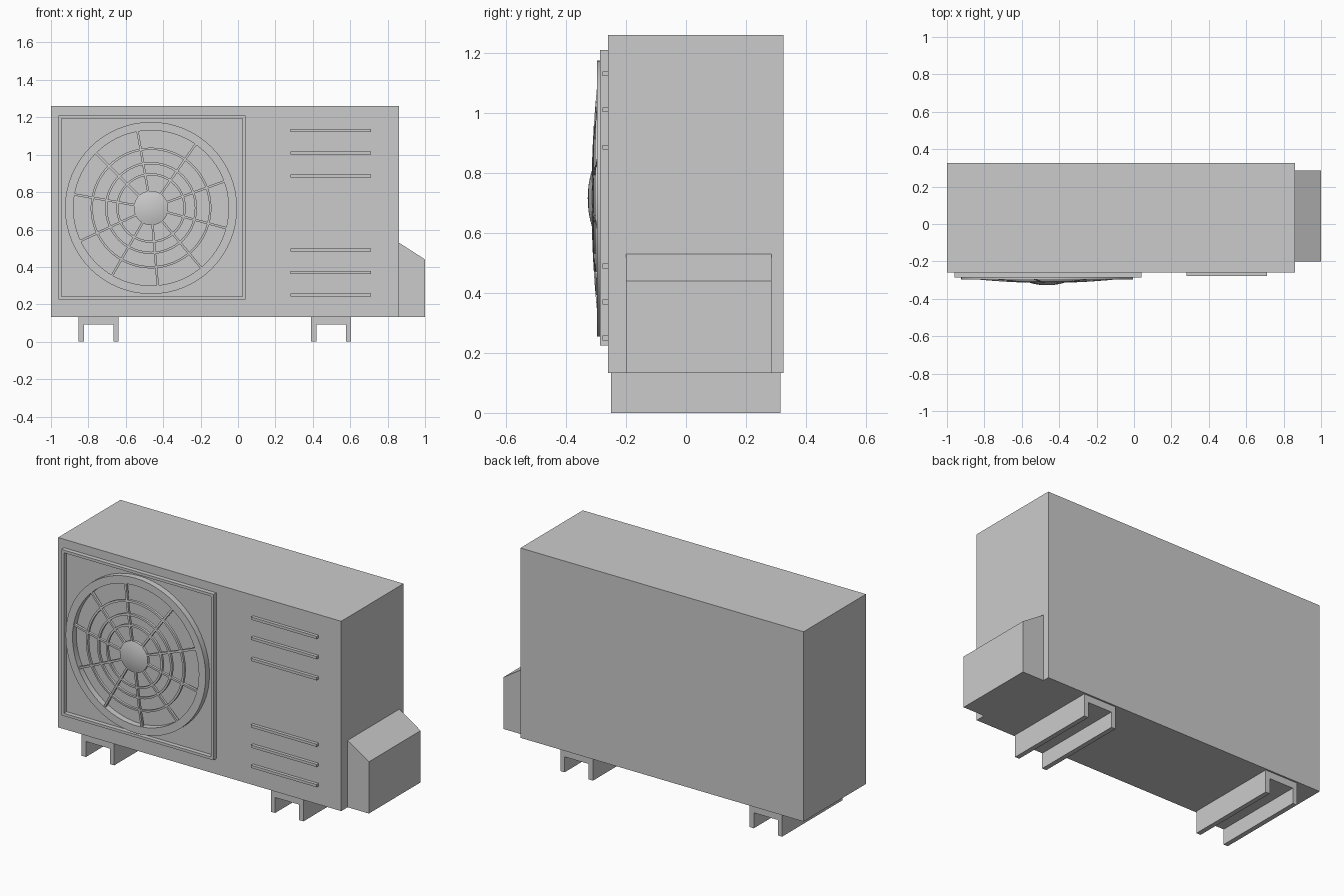
import bpy, bmesh, math
from mathutils import Matrix, Vector

if "Cube" in bpy.data.objects:
    bpy.data.objects.remove(bpy.data.objects["Cube"], do_unlink=True)

grey = bpy.data.materials.new("light grey")
grey.use_nodes = True
grey.diffuse_color = (0.6, 0.6, 0.6, 1)
grey.node_tree.nodes["Principled BSDF"].inputs["Base Color"].default_value = (0.6, 0.6, 0.6, 1)

FRONT = -0.26            # front face of the casing
FAN = Vector((-0.465, 0, 0.715))


def finish(name, bm, smooth=False):
    bmesh.ops.recalc_face_normals(bm, faces=bm.faces)
    mesh = bpy.data.meshes.new(name)
    bm.to_mesh(mesh)
    bm.free()
    mesh.materials.append(grey)
    obj = bpy.data.objects.new(name, mesh)
    bpy.context.collection.objects.link(obj)
    if smooth:
        bpy.ops.object.select_all(action="DESELECT")
        obj.select_set(True)
        bpy.context.view_layer.objects.active = obj
        bpy.ops.object.shade_smooth_by_angle(angle=math.radians(35))
    return obj


def prism(name, outline, y0, y1):
    """Extrude an (x, z) outline from y0 to y1."""
    bm = bmesh.new()
    face = bm.faces.new([bm.verts.new((x, y0, z)) for x, z in outline])
    out = bmesh.ops.extrude_face_region(bm, geom=[face])
    verts = [v for v in out["geom"] if isinstance(v, bmesh.types.BMVert)]
    bmesh.ops.translate(bm, verts=verts, vec=(0, y1 - y0, 0))
    return finish(name, bm)


def box(name, x0, x1, y0, y1, z0, z1):
    return prism(name, [(x0, z0), (x1, z0), (x1, z1), (x0, z1)], y0, y1)


def lathe(name, profile, closed=True, steps=64):
    """Spin an (r, y) profile around the fan axis."""
    bm = bmesh.new()
    verts = [bm.verts.new((r, y, 0)) for r, y in profile]
    edges = [bm.edges.new(pair) for pair in zip(verts, verts[1:])]
    if closed:
        edges.append(bm.edges.new((verts[-1], verts[0])))
    bmesh.ops.spin(bm, geom=verts + edges, cent=(0, 0, 0), axis=(0, 1, 0),
                   angle=math.tau, steps=steps, use_duplicate=False)
    bmesh.ops.remove_doubles(bm, verts=bm.verts, dist=0.0001)
    bmesh.ops.translate(bm, verts=bm.verts, vec=FAN)
    return finish(name, bm, smooth=True)


def dome(r):
    """Front surface of the bulging grille at radius r."""
    return -0.292 - 0.023 * (1 - (r / 0.42) ** 2)


# Casing
box("casing", -1, 0.86, FRONT, 0.325, 0.133, 1.26)

# Valve cover on the side, with sloping top
prism("valve_cover", [(0.86, 0.133), (1, 0.133), (1, 0.44), (0.86, 0.53)], -0.2, 0.285)

# Channel-shaped feet
for side, x in (("right", -0.745), ("left", 0.498)):
    w, t = 0.107, 0.028
    half = [(w, 0.133), (w, 0), (w - t, 0), (w - t, 0.092)]
    outline = [(x + a, z) for a, z in half] + [(x - a, z) for a, z in reversed(half)]
    prism(side + "_foot", outline, -0.25, 0.315)

# Raised square frame around the fan
x0, x1, z0, z1, t, y = -0.96, 0.04, 0.225, 1.21, 0.016, -0.286
box("frame_bottom", x0, x1, y, FRONT, z0, z0 + t)
box("frame_top", x0, x1, y, FRONT, z1 - t, z1)
box("frame_right", x0, x0 + t, y, FRONT, z0 + t, z1 - t)
box("frame_left", x1 - t, x1, y, FRONT, z0 + t, z1 - t)

# Louvre strips
for i, z in enumerate((0.25, 0.37, 0.49, 0.885, 1.01, 1.13)):
    box(f"louvre_{i + 1}", 0.28, 0.712, -0.279, FRONT, z - 0.008, z + 0.008)

# Fan surround
lathe("fan_surround", [(0.415, FRONT), (0.46, FRONT), (0.46, -0.296), (0.415, -0.296)])

# Concentric grille rings
for i, r in enumerate((0.18, 0.24, 0.317)):
    a, b = r - 0.006, r + 0.006
    lathe(f"grille_ring_{i + 1}",
          [(a, dome(a) + 0.015), (b, dome(b) + 0.015), (b, dome(b)), (a, dome(a))])

# Curved grille spokes
radii = [0.08 + 0.034 * i for i in range(11)]
path = [(r, dome(r)) for r in radii] + [(r, dome(r) + 0.015) for r in reversed(radii)]
for i in range(10):
    bm = bmesh.new()
    face = bm.faces.new([bm.verts.new((r, y, -0.006)) for r, y in path])
    out = bmesh.ops.extrude_face_region(bm, geom=[face])
    bmesh.ops.translate(bm, vec=(0, 0, 0.012),
                        verts=[v for v in out["geom"] if isinstance(v, bmesh.types.BMVert)])
    turn = Matrix.Rotation(math.radians(-55 + 35 * i), 4, "Y")
    bmesh.ops.transform(bm, matrix=Matrix.Translation(FAN) @ turn, verts=bm.verts)
    finish(f"grille_spoke_{i + 1}", bm)

# Domed hub
lathe("fan_hub", [(0, -0.297), (0.092, -0.297), (0.092, -0.314), (0.07, -0.32),
                  (0.045, -0.3245), (0.02, -0.327), (0, -0.3275)], closed=False, steps=40)
